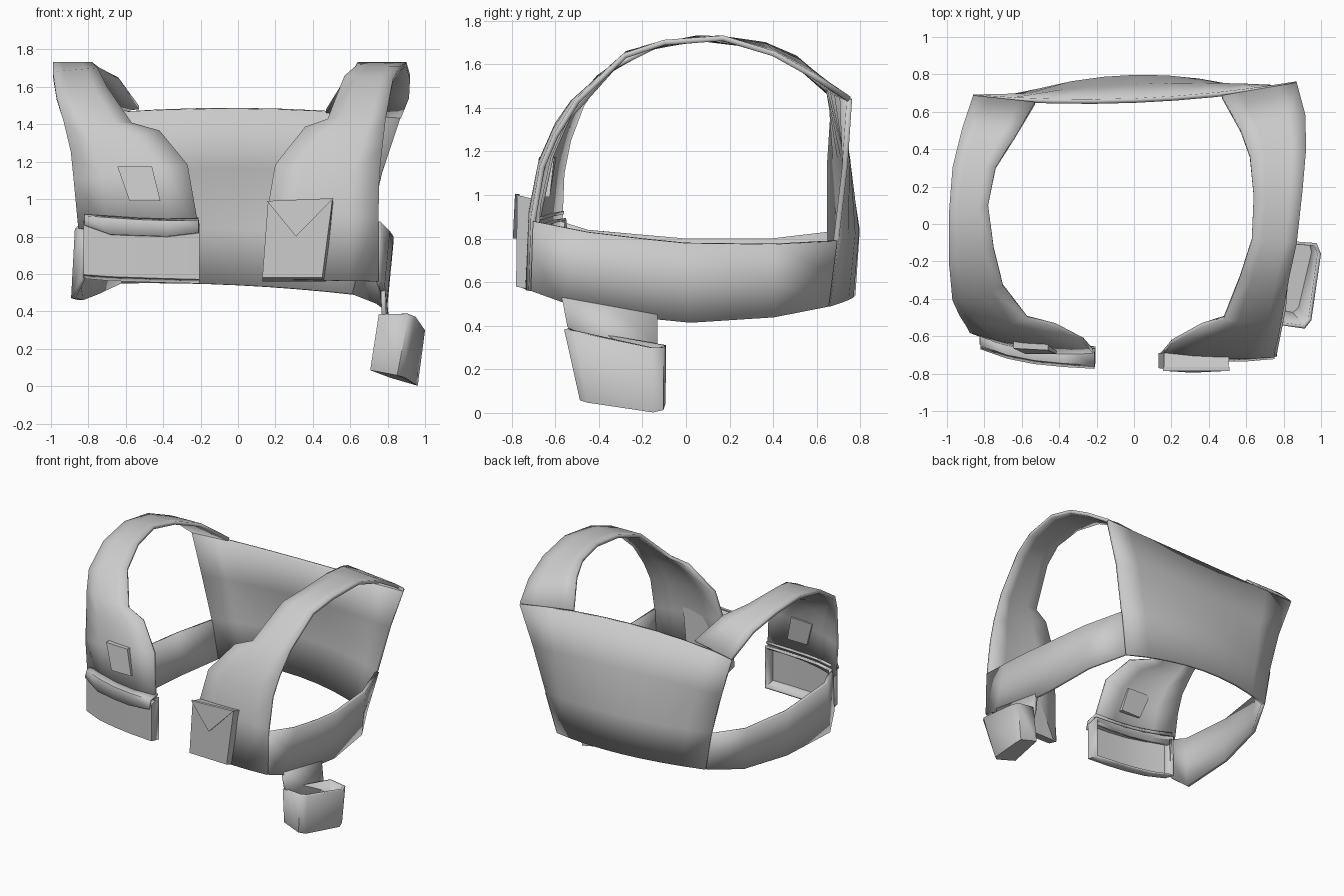
import bpy, bmesh
from mathutils import Vector as V


def finish(name, bm, thick=0.0, bevel=0.0):
    bmesh.ops.remove_doubles(bm, verts=bm.verts, dist=0.0005)
    bmesh.ops.recalc_face_normals(bm, faces=bm.faces)
    me = bpy.data.meshes.new(name)
    bm.to_mesh(me)
    bm.free()
    ob = bpy.data.objects.new(name, me)
    bpy.context.collection.objects.link(ob)
    bpy.ops.object.select_all(action='DESELECT')
    ob.select_set(True)
    bpy.context.view_layer.objects.active = ob
    bpy.ops.object.shade_smooth_by_angle(angle=0.6)
    if thick:
        m = ob.modifiers.new("thickness", 'SOLIDIFY')
        m.thickness, m.offset = thick, 0
    if bevel:
        m = ob.modifiers.new("bevel", 'BEVEL')
        m.width, m.segments = bevel, 1
    return ob


def sheet(name, rows, thick=0.025, caps=False):
    """Cloth sheet lofted through rows of points."""
    bm = bmesh.new()
    g = [[bm.verts.new(p) for p in r] for r in rows]
    for a, b in zip(g, g[1:]):
        for i in range(len(a) - 1):
            bm.faces.new((a[i], a[i + 1], b[i + 1], b[i]))
    if caps:
        bm.faces.new(g[0])
        bm.faces.new(g[-1])
    return finish(name, bm, thick)


def rails(name, pairs, cols=4, bulge=0.0, thick=0.025):
    """Band between two edges; front part bulges towards -y."""
    rows = []
    for p in pairs:
        a, b = V(p[:3]), V(p[3:])
        k = bulge if max(a.y, b.y) < -0.45 else 0
        rows.append([a.lerp(b, i / cols) - V((0, k * 4 * (i / cols) * (1 - i / cols), 0))
                     for i in range(cols + 1)])
    return sheet(name, rows, thick)


def block(name, front, back, open_face=False, thick=0.0, bevel=0.0):
    """Solid between two matching loops; open_face leaves the first loop open."""
    bm = bmesh.new()
    f = [bm.verts.new(p) for p in front]
    b = [bm.verts.new(p) for p in back]
    n = len(f)
    for i in range(n):
        j = (i + 1) % n
        bm.faces.new((f[i], f[j], b[j], b[i]))
    if not open_face:
        bm.faces.new(f)
    bm.faces.new(b)
    return finish(name, bm, thick, bevel)


def push(loop, dy):
    return [(x, y + dy, z) for x, y, z in loop]


# Shoulder straps running into the chest panels (outer edge, inner edge)
rails("left_strap_and_chest", [
    (-.86, .68, 1.45, -.53, .645, 1.49), (-.92, .5, 1.61, -.64, .46, 1.64),
    (-.97, .3, 1.69, -.74, .3, 1.69), (-.99, .05, 1.72, -.78, .1, 1.72),
    (-.99, -.2, 1.67, -.75, -.13, 1.69), (-.97, -.4, 1.54, -.70, -.33, 1.59),
    (-.93, -.48, 1.41, -.57, -.50, 1.40), (-.89, -.54, 1.25, -.42, -.54, 1.36),
    (-.875, -.57, 1.1, -.27, -.62, 1.18), (-.85, -.58, .84, -.21, -.69, .84)], bulge=.04)

rails("right_strap_and_chest", [
    (.87, .75, 1.44, .47, .68, 1.47), (.915, .58, 1.55, .57, .5, 1.63),
    (.92, .4, 1.65, .62, .36, 1.69), (.90, .17, 1.72, .64, .15, 1.72),
    (.87, -.1, 1.70, .63, -.08, 1.70), (.83, -.28, 1.64, .57, -.27, 1.65),
    (.79, -.5, 1.43, .48, -.5, 1.42), (.77, -.6, 1.27, .36, -.54, 1.38),
    (.755, -.66, 1.13, .20, -.63, 1.18), (.75, -.70, .9, .16, -.68, .95),
    (.75, -.71, .56, .14, -.70, .57)], bulge=.02)

# Back panel: wide at the shoulders, bulging outwards lower down
rows = []
for v, zl, zr, hl, hr, yl, yr, bulge in [
        (0, 1.45, 1.44, .86, .87, .68, .75, -.055), (1, 1.15, 1.14, .76, .77, .66, .73, .04),
        (2, .84, .80, .68, .69, .66, .69, .11), (3, .55, .49, .63, .62, .66, .65, .11)]:
    row = []
    for i in range(9):
        t = i / 8
        arc = 4 * t * (1 - t)
        row.append((-hl + (hl + hr) * t, yl + (yr - yl) * t + bulge * arc,
                    zl + (zr - zl) * t + (.04 if v == 0 else .02) * arc))
    rows.append(row)
sheet("back_panel", rows)

# Side belts (top edge, bottom edge)
rails("right_belt", [
    (.75, -.70, .88, .75, -.71, .56), (.80, -.45, .83, .77, -.57, .51),
    (.82, -.2, .80, .78, -.13, .43), (.82, 0, .78, .785, .02, .415),
    (.78, .4, .775, .75, .4, .44), (.69, .69, .79, .62, .65, .49)], cols=2)
rails("left_belt", [
    (-.82, -.58, .88, -.83, -.58, .57), (-.86, -.45, .84, -.88, -.46, .47),
    (-.85, 0, .80, -.84, 0, .46), (-.79, .4, .80, -.76, .4, .49),
    (-.68, .66, .83, -.63, .66, .55)], cols=2)

# Hip pouch, open at the top, with its hanger
rails("pouch_hanger", [
    (.775, -.57, .53, .785, -.13, .45), (.78, -.545, .40, .80, -.13, .31),
    (.79, -.50, .28, .83, -.13, .20)], cols=2)
block("hip_pouch",
      [(.76, -.53, .385), (.91, -.55, .385), (.94, -.51, .375), (.99, -.16, .30),
       (.97, -.11, .30), (.85, -.10, .31)],
      [(.715, -.45, .09), (.85, -.48, .065), (.885, -.45, .055), (.955, -.15, .01),
       (.945, -.11, .02), (.82, -.10, .05)], open_face=True, thick=.02)

# Wide left pouch, open towards the body, with a scalloped flap
spots = [(-.82, -.64, .92, .60, .86), (-.68, -.69, .91, .59, .81), (-.53, -.72, .90, .585, .805),
         (-.38, -.735, .895, .58, .80), (-.21, -.745, .895, .575, .82)]
sheet("left_pouch", [[(x, y + .09, t - .03), (x, y, t - .05), (x, y, b), (x, y + .09, b - .02)]
                     for x, y, t, b, f in spots], .015, caps=True)
sheet("left_pouch_flap", [[(x, y + .08, t), (x, y - .005, t - .015), (x, y - .022, f)]
                          for x, y, t, b, f in spots], .015)

# Right chest pouch with a pointed flap
pouch = [(.16, -.775, .985), (.505, -.775, 1.0), (.45, -.78, .58), (.13, -.77, .58)]
block("right_pouch", pouch, [(.16, -.69, .97), (.51, -.69, .98), (.47, -.69, .56), (.13, -.69, .56)])
flap = [(.155, -.785, .99), (.51, -.785, 1.005), (.31, -.795, .80)]
block("right_pouch_flap", flap, push(flap, .02))

# Small slanted patch on the left chest
patch = [(-.645, -.665, 1.175), (-.46, -.675, 1.175), (-.415, -.695, .99), (-.58, -.695, .99)]
block("chest_patch", patch, push(patch, .07))
